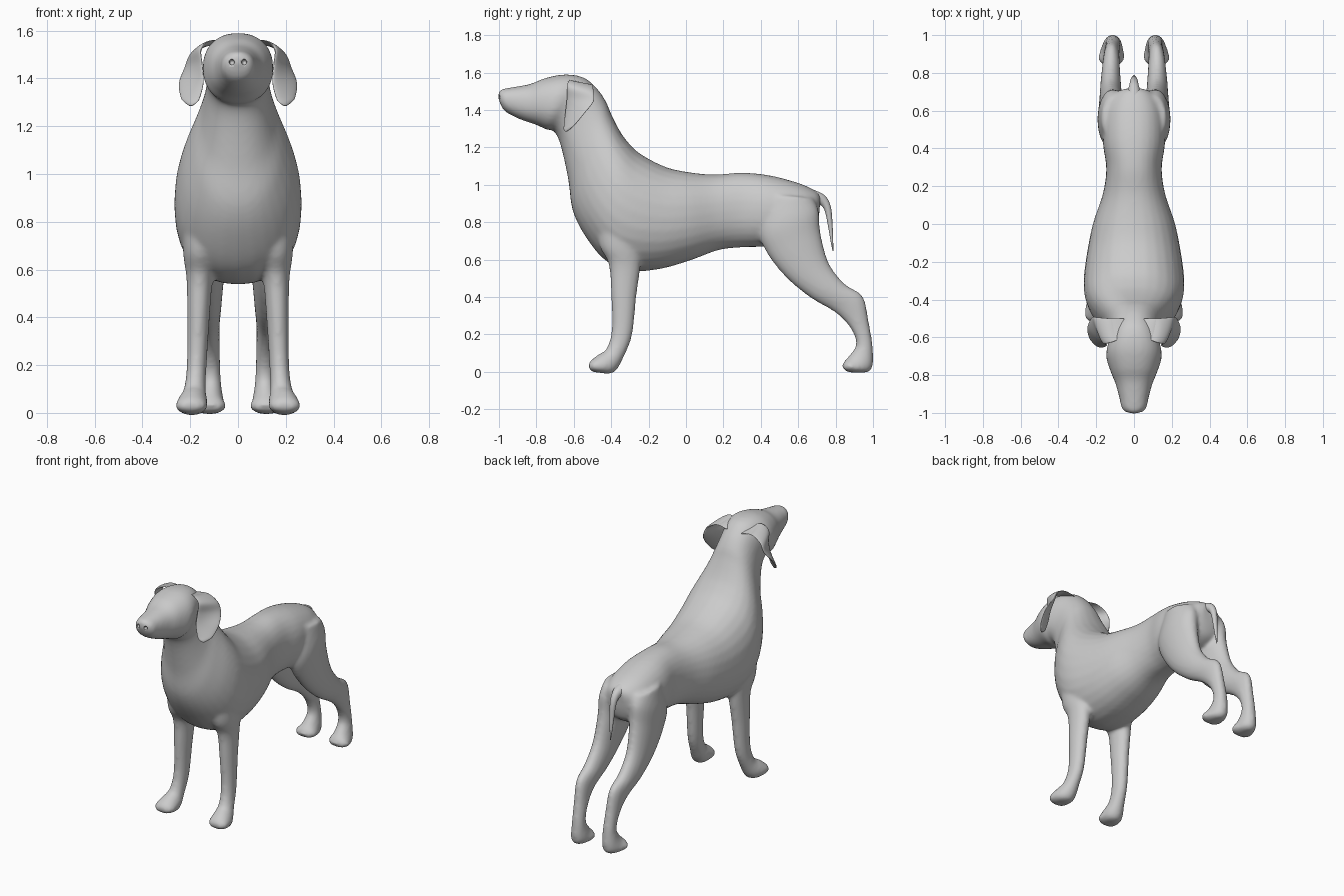
import bpy, bmesh, math
from mathutils import Vector

N, STEPS = 28, 6


def spline(a, b, c, d, t):
    # Catmull-Rom interpolation between b and c
    return [0.5 * (2*q + (r-p)*t + (2*p-5*q+4*r-s)*t*t + (3*q-p-3*r+s)*t**3)
            for p, q, r, s in zip(a, b, c, d)]


def loft(bm, rings, side=(1, 0, 0), mirror=1, power=1.0):
    # Each ring: x1,y1,z1, x2,y2,z2 (two opposite edge points), half thickness along side
    side = Vector(side)
    k = len(rings)
    dense = []
    for i in range(k - 1):
        a, d = rings[max(i-1, 0)], rings[min(i+2, k-1)]
        dense += [spline(a, rings[i], rings[i+1], d, j / STEPS) for j in range(STEPS)]
    dense.append(rings[-1])
    loops, faces = [], []
    for r in dense:
        p, q = Vector(r[:3]), Vector(r[3:6])
        mid, half = (p + q) / 2, (p - q) / 2
        loop = []
        for j in range(N):
            t = math.tau * j / N
            c, s = math.cos(t), math.sin(t)
            c = math.copysign(abs(c)**power, c)
            s = math.copysign(abs(s)**power, s)
            v = mid + half * c + side * max(r[6], 0.002) * s
            loop.append(bm.verts.new((v.x * mirror, v.y, v.z)))
        loops.append(loop)
    for a, b in zip(loops, loops[1:]):
        for j in range(N):
            faces.append(bm.faces.new((a[j], a[(j+1) % N], b[(j+1) % N], b[j])))
    faces += [bm.faces.new(loops[0]), bm.faces.new(loops[-1])]
    bmesh.ops.recalc_face_normals(bm, faces=faces)


def finish(bm, name):
    for f in bm.faces:
        f.smooth = True
    me = bpy.data.meshes.new(name)
    bm.to_mesh(me)
    bm.free()
    ob = bpy.data.objects.new(name, me)
    bpy.context.collection.objects.link(ob)
    return ob


def flat(rows):
    # y1,z1,y2,z2,x centre,half width -> full ring
    return [(x, a, b, x, c, d, w) for a, b, c, d, x, w in rows]


body = bmesh.new()

# Trunk, neck and head: back outline point, belly outline point, half width
spine = [(.72, .94, .71, .82, .05), (.69, .97, .68, .74, .11), (.60, 1.01, .58, .69, .155),
         (.45, 1.05, .42, .67, .165), (.30, 1.065, .29, .665, .147), (.15, 1.055, .17, .65, .165),
         (0, 1.07, .02, .595, .215), (-.12, 1.10, -.14, .55, .245), (-.25, 1.17, -.30, .54, .265),
         (-.32, 1.24, -.43, .595, .262), (-.36, 1.30, -.535, .72, .235), (-.40, 1.38, -.605, .86, .19),
         (-.43, 1.45, -.63, 1.03, .152), (-.48, 1.52, -.67, 1.21, .13), (-.55, 1.575, -.705, 1.285, .135),
         (-.65, 1.59, -.745, 1.295, .148), (-.755, 1.57, -.80, 1.32, .125), (-.83, 1.54, -.86, 1.34, .098),
         (-.92, 1.523, -.92, 1.365, .078), (-.975, 1.513, -.97, 1.395, .066), (-1.003, 1.495, -.992, 1.43, .045)]
loft(body, flat([(a, b, c, d, 0, w) for a, b, c, d, w in spine]), power=.9)

# Legs with paws: front edge point, back edge point, x centre, half width
front_leg = flat([(-.48, .84, -.26, .84, .15, .085), (-.465, .68, -.24, .66, .155, .075),
                  (-.415, .58, -.245, .55, .16, .056), (-.402, .44, -.265, .40, .165, .048),
                  (-.397, .23, -.287, .20, .172, .042), (-.425, .125, -.328, .09, .18, .045),
                  (-.465, .095, -.385, -.003, .19, .062), (-.51, .06, -.465, -.005, .196, .066),
                  (-.522, .035, -.512, .004, .196, .04)])
hind_leg = flat([(.44, .95, .68, .93, .095, .075), (.39, .76, .71, .86, .11, .082),
                 (.43, .64, .72, .74, .115, .075), (.53, .51, .765, .58, .122, .062),
                 (.66, .40, .85, .47, .123, .053), (.80, .315, .945, .405, .12, .043),
                 (.878, .235, .977, .27, .115, .039), (.91, .15, 1.0, .12, .112, .041),
                 (.875, .09, .99, .01, .115, .055), (.85, .06, .905, -.005, .12, .07),
                 (.835, .035, .85, .004, .12, .045)])
for m in (1, -1):
    loft(body, front_leg, mirror=m)
    loft(body, hind_leg, mirror=m)

# Nose pad
start = len(body.verts)
ret = bmesh.ops.create_uvsphere(body, u_segments=20, v_segments=12, radius=1)
for v in ret['verts']:
    v.co = (v.co.x * .055, -.975 + v.co.y * .03, 1.473 + v.co.z * .042)

dog = finish(body, "body")
rem = dog.modifiers.new("merge", 'REMESH')
rem.mode, rem.voxel_size, rem.use_smooth_shade = 'VOXEL', .011, True
sm = dog.modifiers.new("soften", 'SMOOTH')
sm.factor, sm.iterations = .5, 10

# Nostrils, cut into the nose
cut = bmesh.new()
for m in (1, -1):
    ret = bmesh.ops.create_uvsphere(cut, u_segments=16, v_segments=10, radius=1)
    for v in ret['verts']:
        v.co = (m * .026 + v.co.x * .011, -1.0 + v.co.y * .022, 1.468 + v.co.z * .012)
cutter = finish(cut, "nostril_cutter")
cutter.hide_render = True
cutter.hide_set(True)
bo = dog.modifiers.new("nostrils", 'BOOLEAN')
bo.operation, bo.object, bo.solver = 'DIFFERENCE', cutter, 'EXACT'

# Tail
tail = bmesh.new()
loft(tail, flat([(.62, .99, .62, .90, 0, .05), (.69, .97, .67, .89, 0, .04), (.745, .94, .715, .893, 0, .026),
                 (.775, .88, .742, .86, 0, .02), (.784, .78, .76, .775, 0, .014),
                 (.787, .70, .773, .70, 0, .008), (.788, .645, .784, .645, 0, .003)]))
finish(tail, "tail")

# Hanging ears: front edge point, back edge point, half thickness
ear = [(.06, -.60, 1.555, .06, -.50, 1.525, .018), (.115, -.625, 1.558, .13, -.50, 1.535, .016),
       (.155, -.635, 1.525, .195, -.495, 1.50, .015), (.15, -.637, 1.46, .222, -.495, 1.445, .013),
       (.145, -.645, 1.385, .246, -.545, 1.38, .012), (.16, -.652, 1.32, .238, -.595, 1.32, .011),
       (.175, -.653, 1.297, .22, -.62, 1.297, .009), (.193, -.647, 1.285, .203, -.637, 1.285, .004)]
for m, name in ((1, "right_ear"), (-1, "left_ear")):
    e = bmesh.new()
    loft(e, ear, side=(.82, -.57, .1), mirror=m)
    finish(e, name)
